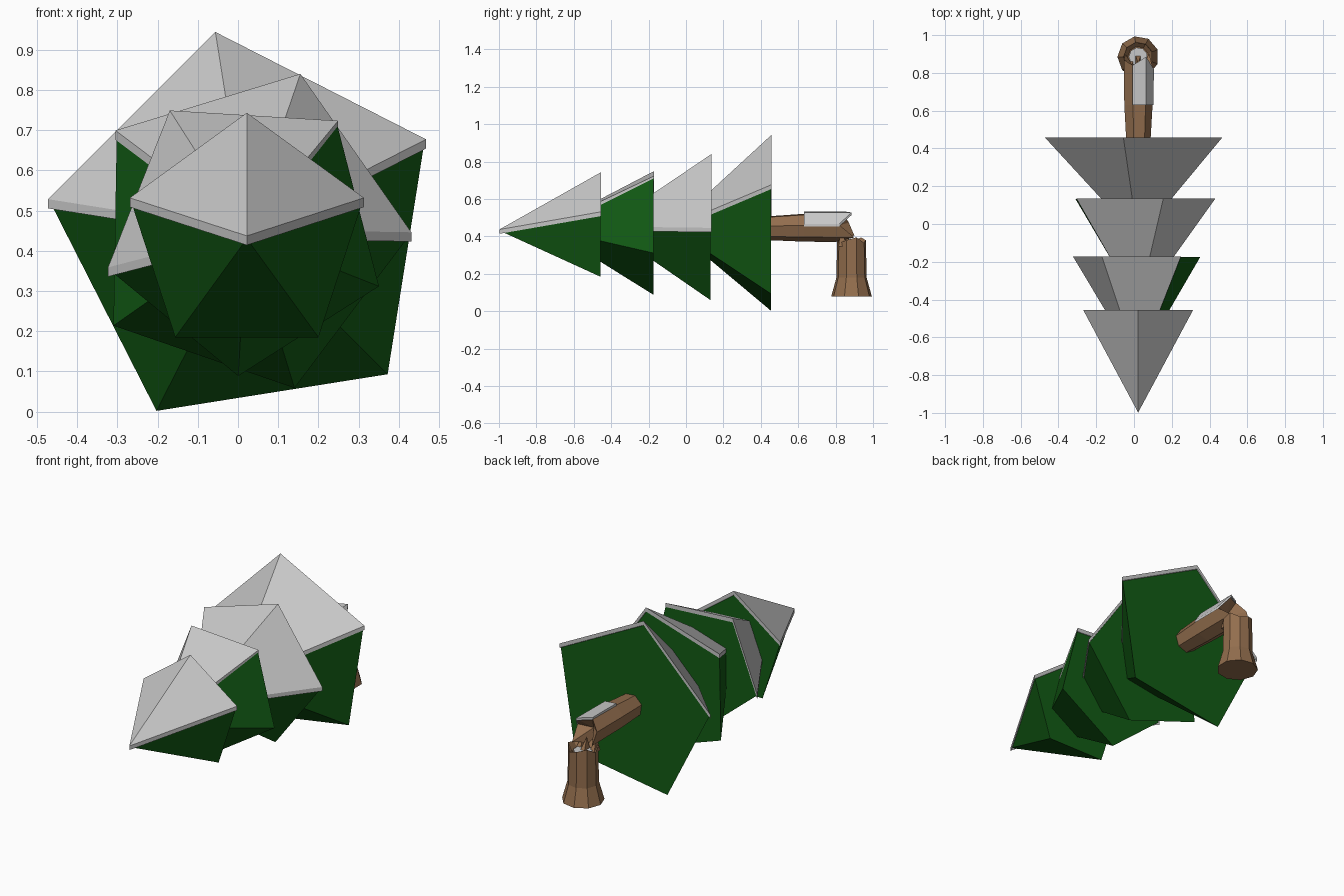
import bpy, bmesh
from math import cos, sin, radians
from mathutils import Vector

if "Cube" in bpy.data.objects:
    bpy.data.objects.remove(bpy.data.objects["Cube"])


def material(name, rgb):
    m = bpy.data.materials.new(name)
    m.use_nodes = True
    m.diffuse_color = (*rgb, 1)
    m.node_tree.nodes["Principled BSDF"].inputs["Base Color"].default_value = (*rgb, 1)
    return m


green = material("needle_green", (0.006, 0.105, 0.007))
snow = material("snow_grey", (0.58, 0.58, 0.58))
bark = material("bark_brown", (0.29, 0.155, 0.075))
CX = 0.022


def finish(name, bm, mat):
    bmesh.ops.remove_doubles(bm, verts=bm.verts, dist=0.0005)
    bmesh.ops.recalc_face_normals(bm, faces=bm.faces)
    mesh = bpy.data.meshes.new(name)
    bm.to_mesh(mesh)
    bm.free()
    mesh.materials.append(mat)
    obj = bpy.data.objects.new(name, mesh)
    bpy.context.collection.objects.link(obj)
    return obj


def ring_y(y, z, r, n, start):
    """Regular ring facing along y."""
    step = 360 / n
    return [Vector((CX + r * cos(radians(start + step * i)), y,
                    z + r * sin(radians(start + step * i)))) for i in range(n)]


def ring_z(y, z, r, n):
    """Regular ring facing up."""
    step = 360 / n
    return [Vector((CX + r * cos(radians(step * (i + 0.5))),
                    y + r * sin(radians(step * (i + 0.5))), z)) for i in range(n)]


def loft(name, rings, mat):
    bm = bmesh.new()
    rows = [[bm.verts.new(p) for p in ring] for ring in rings]
    n = len(rows[0])
    for a, b in zip(rows, rows[1:]):
        for i in range(n):
            j = (i + 1) % n
            bm.faces.new((a[i], a[j], b[j], b[i]))
    bm.faces.new(rows[0])
    bm.faces.new(rows[-1])
    return finish(name, bm, mat)


def snow_sheet(name, front, back, lift, drop):
    """Snow over the facets between two point rows, with a hanging lip."""
    bm = bmesh.new()
    up = Vector((0, 0, lift))
    a = [bm.verts.new(p + up) for p in front]
    b = [bm.verts.new(p + up) for p in back]
    for i in range(len(a) - 1):
        bm.faces.new((a[i], a[i + 1], b[i + 1], b[i]))
    bmesh.ops.remove_doubles(bm, verts=bm.verts, dist=0.0005)
    out = bmesh.ops.extrude_face_region(bm, geom=bm.faces[:], use_keep_orig=True)
    low = [v for v in out["geom"] if isinstance(v, bmesh.types.BMVert)]
    bmesh.ops.translate(bm, verts=low, vec=(0, 0, -drop))
    return finish(name, bm, snow)


# Five-sided foliage tiers: front y, back y, centre z, front and back radius, turn
tiers = [
    (-0.995, -0.458, 0.43, 0, 0.303, 18),
    (-0.46, -0.175, 0.441, 0.175, 0.353, 50.5),
    (-0.18, 0.132, 0.446, 0.18, 0.405, -1),
    (0.125, 0.455, 0.443, 0.185, 0.495, 27),
]
for k, (y0, y1, z, r0, r1, turn) in enumerate(tiers, 1):
    loft(f"foliage_tier_{k}",
         [ring_y(y0, z, r0, 5, turn), ring_y(y1, z, r1, 5, turn)], green)
    front = ring_y(y0 - 0.003, z, r0 * 1.01, 5, turn)
    back = ring_y(y1 + 0.003, z, r1 * 1.01, 5, turn)
    snow_sheet(f"tier_snow_{k}", front[:3], back[:3], 0.007, 0.023)

# Fallen trunk with a splintered, hollowed end
end = ring_y(0.86, 0.45, 0.08, 7, 8)
for p, y in zip(end, (0.82, 0.88, 0.84, 0.87, 0.9, 0.8, 0.9)):
    p.y = y
loft("fallen_trunk", [ring_y(0.44, 0.446, 0.066, 7, 8), ring_y(0.63, 0.449, 0.077, 7, 8),
                      end, ring_y(0.79, 0.45, 0, 7, 8)], bark)
snow_tip = ring_y(0.86, 0.45, 0.084, 7, 8)
for p, y in zip(snow_tip, (0.82, 0.885, 0.84)):
    p.y = y
snow_sheet("trunk_snow", ring_y(0.63, 0.45, 0.082, 7, 8)[:3], snow_tip[:3], 0.006, 0.014)

# Stump with flared foot and jagged top
SY = 0.885
rim = ring_z(SY, 0.38, 0.078, 9)
for i, p in enumerate(rim):
    p.z = (0.395, 0.365, 0.38)[i % 3]
loft("stump", [ring_z(SY, 0.08, 0.11, 9), ring_z(SY, 0.18, 0.082, 9), rim,
               ring_z(SY, 0.35, 0.055, 9)], bark)
loft("stump_snow", [ring_z(SY, 0.352, 0.05, 9), ring_z(SY, 0.36, 0.05, 9)], snow)

# Splinters joining stump and trunk
for i, (dx, y) in enumerate(((-0.04, 0.84), (0.0, 0.87), (0.04, 0.845)), 1):
    base = [Vector((CX + dx + u * 0.016, y + v * 0.03, 0.345))
            for u, v in ((-1, -1), (1, -1), (1, 1), (-1, 1))]
    tip = [Vector((CX + dx, y - 0.02, 0.42))] * 4
    loft(f"splinter_{i}", [base, tip], bark)
